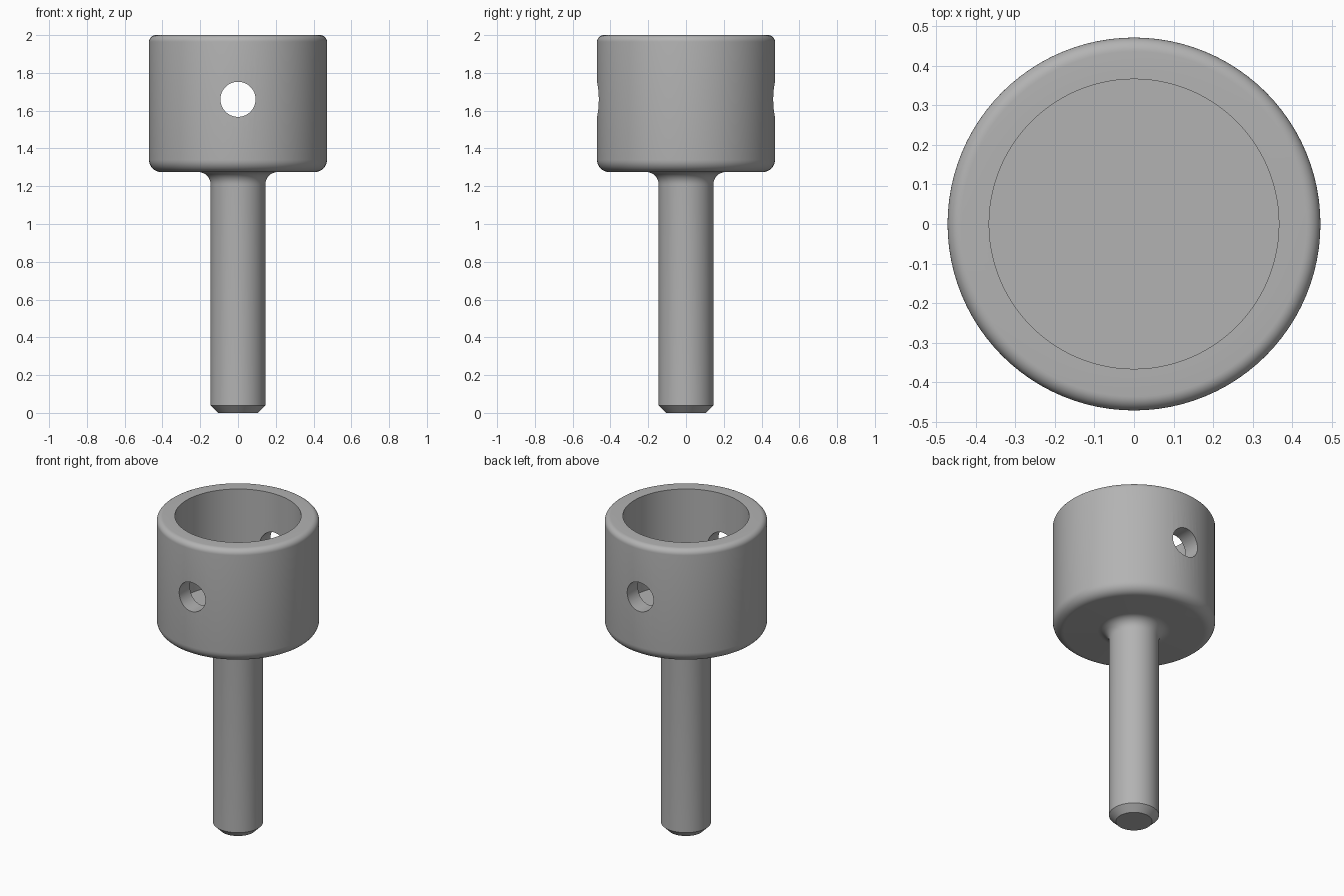
import bpy
import bmesh
from math import pi, sin, cos, radians
from mathutils import Vector

cube = bpy.data.objects.get("Cube")
if cube:
    bpy.data.objects.remove(cube, do_unlink=True)

# Main dimensions
HEAD_R, BORE_R, STEM_R = 0.471, 0.366, 0.145
HEAD_BASE, TOP, FLOOR = 1.275, 2.0, 1.39
HOLE_R, HOLE_Z = 0.093, 1.66
SEGMENTS = 96

metal = bpy.data.materials.new("grey metal")
metal.use_nodes = True
grey = (0.45, 0.45, 0.45, 1)
metal.diffuse_color = grey
metal.node_tree.nodes["Principled BSDF"].inputs["Base Color"].default_value = grey


def arc(r, z, radius, start, end, steps=8):
    """Profile points along a rounded corner."""
    angles = [radians(start + (end - start) * i / steps) for i in range(steps + 1)]
    return [(r + radius * cos(a), z + radius * sin(a)) for a in angles]


def lathe(name, profile):
    """Revolve a radius/height profile around the z axis."""
    bm = bmesh.new()
    verts = [bm.verts.new((r, 0, z)) for r, z in profile]
    edges = [bm.edges.new(pair) for pair in zip(verts, verts[1:])]
    bmesh.ops.spin(bm, geom=verts + edges, axis=Vector((0, 0, 1)), cent=Vector(),
                   angle=2 * pi, steps=SEGMENTS, use_duplicate=False)
    bmesh.ops.remove_doubles(bm, verts=bm.verts, dist=1e-4)
    bmesh.ops.recalc_face_normals(bm, faces=bm.faces)
    mesh = bpy.data.meshes.new(name)
    bm.to_mesh(mesh)
    bm.free()
    obj = bpy.data.objects.new(name, mesh)
    bpy.context.collection.objects.link(obj)
    mesh.materials.append(metal)
    return obj


# Chamfered stem, fillet, rounded cup and bore in one profile
fillet, low_round, top_round = 0.065, 0.065, 0.035
profile = [(0, 0), (STEM_R - 0.04, 0), (STEM_R, 0.04)]
profile += arc(STEM_R + fillet, HEAD_BASE - fillet, fillet, 180, 90)
profile += arc(HEAD_R - low_round, HEAD_BASE + low_round, low_round, -90, 0)
profile += arc(HEAD_R - top_round, TOP - top_round, top_round, 0, 90)
profile += [(BORE_R, TOP), (BORE_R, FLOOR), (0, FLOOR)]
body = lathe("socket_with_stem", profile)

# Cross hole running front to back
bpy.ops.mesh.primitive_cylinder_add(vertices=64, radius=HOLE_R, depth=1.4,
                                    location=(0, 0, HOLE_Z), rotation=(pi / 2, 0, 0))
cutter = bpy.context.object
cutter.name = "cross_hole_cutter"
cutter.hide_render = True
cutter.data.materials.append(metal)

cut = body.modifiers.new("cross hole", 'BOOLEAN')
cut.operation = 'DIFFERENCE'
cut.solver = 'EXACT'
cut.object = cutter

bpy.ops.object.select_all(action='DESELECT')
body.select_set(True)
bpy.context.view_layer.objects.active = body
bpy.ops.object.modifier_apply(modifier=cut.name)
bpy.data.objects.remove(cutter, do_unlink=True)
bpy.ops.object.shade_smooth_by_angle(angle=radians(30))
